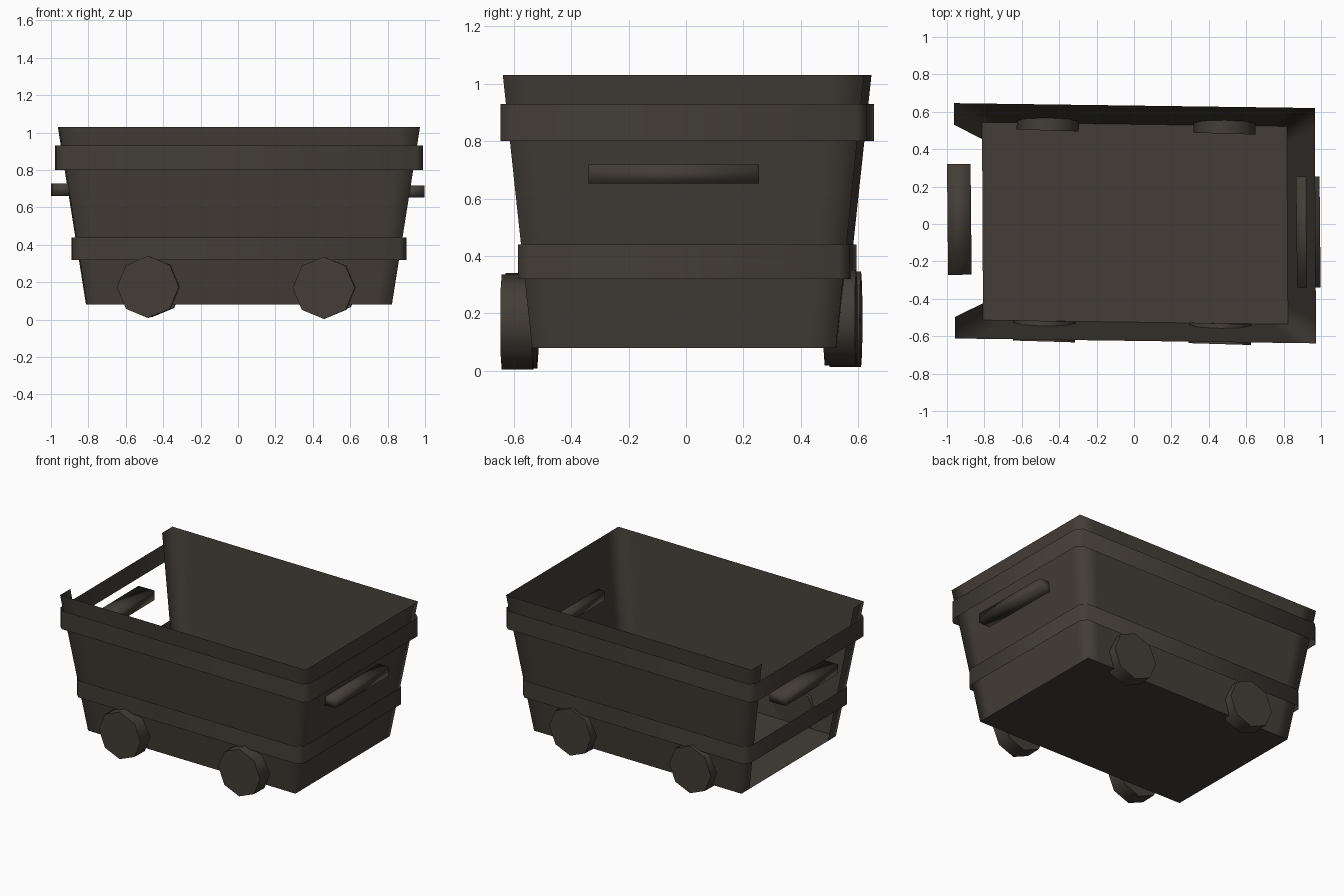
import bpy, bmesh, math
from mathutils import Matrix, Vector

if "Cube" in bpy.data.objects:
    bpy.data.objects.remove(bpy.data.objects["Cube"])

mat = bpy.data.materials.new("dark_brown_iron")
mat.diffuse_color = (0.056, 0.047, 0.038, 1)
mat.use_nodes = True
mat.node_tree.nodes["Principled BSDF"].inputs["Base Color"].default_value = mat.diffuse_color


def place(x, y, z):
    """Slightly crooked, hand-built cart: small shear in plan."""
    return Vector((x + 0.005 - 0.005 * y, y + 0.004 - 0.0135 * x, z))


def finish(name, bm, smooth=None):
    me = bpy.data.meshes.new(name)
    bm.to_mesh(me)
    bm.free()
    me.materials.append(mat)
    ob = bpy.data.objects.new(name, me)
    bpy.context.collection.objects.link(ob)
    if smooth is not None:
        bpy.ops.object.select_all(action='DESELECT')
        ob.select_set(True)
        bpy.context.view_layer.objects.active = ob
        bpy.ops.object.shade_smooth_by_angle(angle=math.radians(smooth))
    return ob


def ring(hx, hy, z, inset, corners=True):
    """Counter-clockwise rectangle with a point either side of each corner."""
    pts = []
    for sx, sy in ((1, -1), (1, 1), (-1, 1), (-1, -1)):
        a = (sx * (hx - inset), sy * hy)
        b = (sx * hx, sy * (hy - inset))
        c = (sx * hx, sy * hy)
        first, last = (a, b) if sx * sy < 0 else (b, a)
        pts += [first, c, last] if corners else [first, last]
    return [place(x, y, z) for x, y in pts]


def loft(bm, low, high, skip=()):
    lo = [bm.verts.new(p) for p in low]
    hi = [bm.verts.new(p) for p in high]
    n = len(lo)
    for i in range(n):
        if i not in skip:
            j = (i + 1) % n
            bm.faces.new((lo[i], lo[j], hi[j], hi[i]))


# Tapered tub walls: thin sheet, middle panel of the -x end missing
bm = bmesh.new()
loft(bm, ring(0.815, 0.529, 0.08, 0.09), ring(0.965, 0.629, 1.03, 0.115), skip=(8,))
finish("tub_walls", bm, 100)

# Tub floor
bm = bmesh.new()
bm.faces.new([bm.verts.new(place(x * 0.815, y * 0.529, 0.08))
              for x, y in ((-1, -1), (-1, 1), (1, 1), (1, -1))])
finish("tub_floor", bm)

# Two reinforcing bands running all the way round
for name, hx, hy, z0, z1 in (("upper_band", 0.981, 0.638, 0.80, 0.93),
                             ("lower_band", 0.892, 0.578, 0.32, 0.44)):
    bm = bmesh.new()
    loft(bm, ring(hx, hy, z0, 0.035, False), ring(hx, hy, z1, 0.035, False))
    finish(name, bm, 60)

# Octagonal wheels, poking slightly through the walls
for name, x, y, z in (("front_left_wheel", -0.48, -0.573, 0.175),
                      ("front_right_wheel", 0.46, -0.587, 0.17),
                      ("back_left_wheel", -0.46, 0.555, 0.18),
                      ("back_right_wheel", 0.485, 0.538, 0.185)):
    bm = bmesh.new()
    bmesh.ops.create_cone(bm, cap_ends=True, segments=8, radius1=0.166,
                          radius2=0.166, depth=0.11)
    # stand on edge with a vertex at the top, slightly out of true
    top = max(bm.verts, key=lambda v: v.co.y)
    spin = math.pi / 2 - math.atan2(top.co.y, top.co.x)
    m = (Matrix.Translation((x, y, z)) @ Matrix.Rotation(-0.03, 4, 'Z')
         @ Matrix.Rotation(math.pi / 2, 4, 'X') @ Matrix.Rotation(spin, 4, 'Z'))
    bmesh.ops.transform(bm, matrix=m, verts=bm.verts)
    finish(name, bm, 60)

# End handles: bars set through the end walls
for name, x, y, z in (("left_handle", -0.934, 0.025, 0.695),
                      ("right_handle", 0.932, -0.043, 0.685)):
    bm = bmesh.new()
    bmesh.ops.create_cube(bm, size=1, matrix=Matrix.Translation((x, y, z))
                          @ Matrix.Rotation(0.01, 4, 'Z')
                          @ Matrix.Diagonal((0.126, 0.593, 0.066, 1)))
    finish(name, bm, 100)
